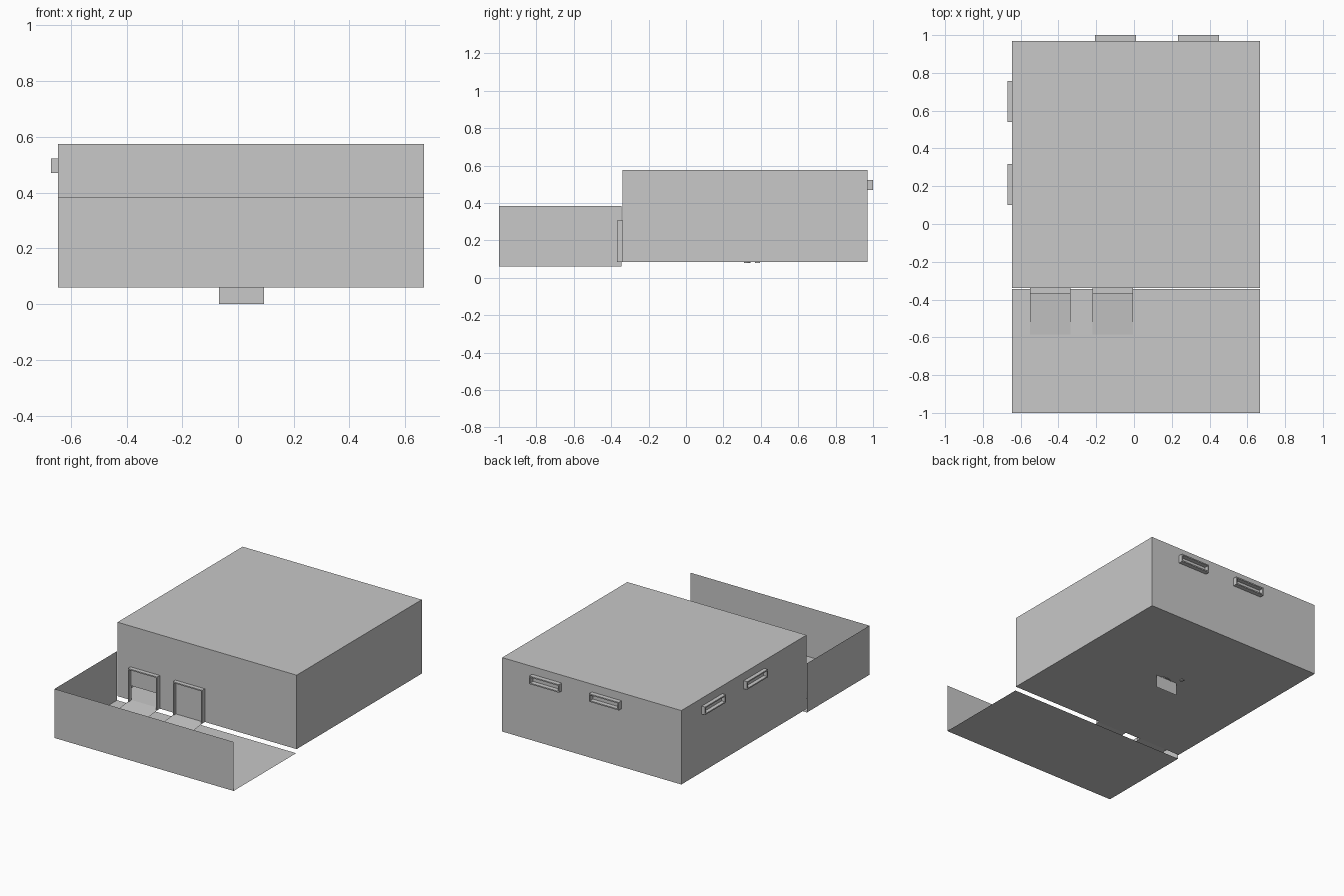
import bpy
import bmesh
from mathutils import Vector
from math import sin, cos, pi

cube = bpy.data.objects.get("Cube")
if cube:
    bpy.data.objects.remove(cube, do_unlink=True)

# Single pale grey material
GREY = (0.58, 0.58, 0.58, 1)
grey = bpy.data.materials.new("pale grey")
grey.use_nodes = True
grey.diffuse_color = GREY
grey.node_tree.nodes["Principled BSDF"].inputs["Base Color"].default_value = GREY

# Shared extents
LEFT, RIGHT = -0.645, 0.668
FRONT, BACK = -0.34, 0.97
BASE, ROOF = 0.085, 0.575
YARD_FRONT, YARD_BACK = -1.0, -0.345
YARD_Z, YARD_TOP = 0.06, 0.385


def finish(name, bm):
    bmesh.ops.remove_doubles(bm, verts=bm.verts, dist=0.0001)
    mesh = bpy.data.meshes.new(name)
    bm.to_mesh(mesh)
    bm.free()
    mesh.materials.append(grey)
    obj = bpy.data.objects.new(name, mesh)
    bpy.context.collection.objects.link(obj)
    return obj


def quad(bm, origin, u, v):
    o, u, v = Vector(origin), Vector(u), Vector(v)
    bm.faces.new([bm.verts.new(p) for p in (o, o + u, o + u + v, o + v)])


def block(bm, low, high):
    low, high = Vector(low), Vector(high)
    verts = bmesh.ops.create_cube(bm, size=1)["verts"]
    for vert in verts:
        vert.co = (low + high) / 2 + vert.co * (high - low)


doors = [(-0.55, -0.335, 0.185), (-0.22, -0.005, BASE)]
DOOR_TOP = 0.297
W, D, H = RIGHT - LEFT, BACK - FRONT, ROOF - BASE

# Hollow building shell, with an opening below the half raised door
bm = bmesh.new()
quad(bm, (LEFT, FRONT, ROOF), (W, 0, 0), (0, D, 0))
quad(bm, (LEFT, FRONT, BASE), (0, D, 0), (W, 0, 0))
quad(bm, (LEFT, BACK, BASE), (0, 0, H), (W, 0, 0))
quad(bm, (LEFT, FRONT, BASE), (0, 0, H), (0, D, 0))
quad(bm, (RIGHT, FRONT, BASE), (0, D, 0), (0, 0, H))
xs = [LEFT, doors[0][0], doors[0][1], RIGHT]
zs = [BASE, doors[0][2], ROOF]
for i in range(3):
    for k in range(2):
        if (i, k) != (1, 0):
            quad(bm, (xs[i], FRONT, zs[k]), (xs[i + 1] - xs[i], 0, 0), (0, 0, zs[k + 1] - zs[k]))
finish("building", bm)

# Sunken yard floor with two thin walls
bm = bmesh.new()
depth, height = YARD_BACK - YARD_FRONT, YARD_TOP - YARD_Z
quad(bm, (LEFT, YARD_FRONT, YARD_Z), (W, 0, 0), (0, depth, 0))
quad(bm, (LEFT, YARD_FRONT, YARD_Z), (W, 0, 0), (0, 0, height))
quad(bm, (LEFT, YARD_FRONT, YARD_Z), (0, 0, height), (0, depth, 0))
finish("yard", bm)

# Door frames, door leaves and ramps
T = 0.008
for n, (x0, x1, low) in enumerate(doors, 1):
    bm = bmesh.new()
    for a in (x0, x1 - T):
        block(bm, (a, -0.368, BASE), (a + T, FRONT, DOOR_TOP))
    block(bm, (x0, -0.368, DOOR_TOP), (x1, FRONT, DOOR_TOP + T))
    finish(f"door_frame_{n}", bm)
    bm = bmesh.new()
    block(bm, (x0 + T, -0.348, low), (x1 - T, FRONT, DOOR_TOP))
    finish(f"door_leaf_{n}", bm)
    bm = bmesh.new()
    quad(bm, (x0, -0.585, YARD_Z + 0.001), (x1 - x0, 0, 0), (0, 0.245, 0.026))
    finish(f"door_ramp_{n}", bm)

# Window frames on the back and on the right-hand wall
Z0, Z1 = 0.47, 0.523


def window(name, start, end, on_back):
    bm = bmesh.new()
    bars = [(start, end, Z0, Z0 + T), (start, end, Z1 - T, Z1),
            (start, start + T, Z0 + T, Z1 - T), (end - T, end, Z0 + T, Z1 - T)]
    for a, b, c, d in bars:
        if on_back:
            block(bm, (a, BACK, c), (b, 1.0, d))
        else:
            block(bm, (-0.67, a, c), (LEFT, b, d))
    finish(name, bm)


for n, start in enumerate((-0.207, 0.232), 1):
    window(f"back_window_{n}", start, start + 0.218, True)
for n, start in enumerate((0.1, 0.54), 1):
    window(f"side_window_{n}", start, start + 0.217, False)

# Thin plate hanging under the floor
bm = bmesh.new()
quad(bm, (-0.068, 0.33, 0), (0.162, 0, 0), (0, 0, BASE))
finish("under_plate", bm)

# Small curved strip and tab beside the plate
bm = bmesh.new()
arc = [(0.02 + 0.05 * cos(a), 0.31 + 0.035 * sin(a)) for a in (pi * i / 8 for i in range(9))]
for (xa, ya), (xb, yb) in zip(arc, arc[1:]):
    quad(bm, (xa, ya, 0.08), (xb - xa, yb - ya, 0), (0, 0, BASE - 0.08))
block(bm, (-0.075, 0.37, 0.08), (-0.055, 0.395, BASE))
finish("under_bracket", bm)
